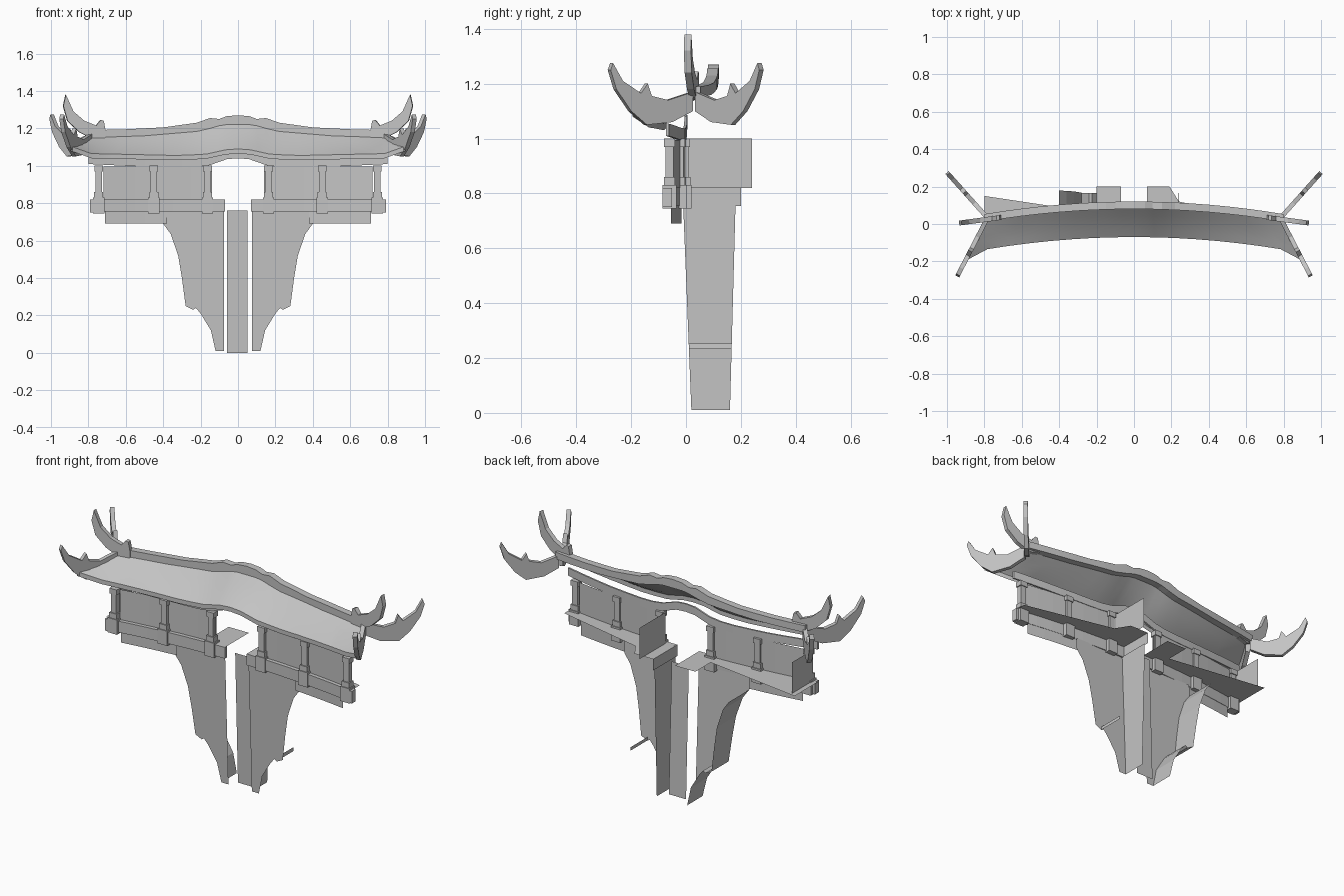
import bpy
from mathutils import Vector

cube = bpy.data.objects.get("Cube")
if cube:
    bpy.data.objects.remove(cube)

stone = bpy.data.materials.new("plain_grey")
stone.use_nodes = True
GREY = (0.55, 0.55, 0.55, 1)
stone.diffuse_color = GREY
stone.node_tree.nodes["Principled BSDF"].inputs["Base Color"].default_value = GREY


def make(name, verts, faces, smooth=False):
    mesh = bpy.data.meshes.new(name)
    mesh.from_pydata(verts, [], faces)
    mesh.materials.append(stone)
    mesh.update()
    obj = bpy.data.objects.new(name, mesh)
    bpy.context.collection.objects.link(obj)
    if smooth:
        bpy.ops.object.select_all(action='DESELECT')
        obj.select_set(True)
        bpy.context.view_layer.objects.active = obj
        bpy.ops.object.shade_smooth_by_angle(angle=0.5)
    return obj


def sheet(name, points):
    return make(name, points, [tuple(range(len(points)))])


def grid(name, us, rows, closed=False, smooth=False):
    """Surface through rows of points; closed makes a capped tube."""
    n, m = len(us), len(rows)
    verts = [row(u) for row in rows for u in us]
    faces = []
    for r in range(m if closed else m - 1):
        a, b = r * n, (r + 1) % m * n
        faces += [(a + i, a + i + 1, b + i + 1, b + i) for i in range(n - 1)]
    if closed:
        faces += [tuple(r * n for r in range(m)), tuple(r * n + n - 1 for r in reversed(range(m)))]
    return make(name, verts, faces, smooth)


def band(name, us, front, back, low, high):
    """Solid strip that follows the curved plan."""
    ends = [(front, low), (front, high), (back, high), (back, low)]
    rows = [lambda u, d=d, h=h: (u, arc(u) + d, h(u) if callable(h) else h) for d, h in ends]
    return grid(name, us, rows, closed=True)


def plate(name, profile, start, end, thick):
    """Upright plate: profile of (t, z) along the line start to end."""
    a, b = Vector(start), Vector(end)
    side = Vector((-(b - a).y, (b - a).x)).normalized() * thick / 2
    pts = [a.lerp(b, t) for t, z in profile]
    n = len(profile)
    verts = [(*(p + side * k), z) for k in (-1, 1) for p, (t, z) in zip(pts, profile)]
    faces = [tuple(range(n)), tuple(range(2 * n - 1, n - 1, -1))]
    faces += [(i, n + i, n + (i + 1) % n, (i + 1) % n) for i in range(n)]
    return make(name, verts, faces)


def box(name, x, y, z0, z1, w, d):
    us = [x - w / 2, x + w / 2]
    ends = [(-d / 2, z0), (-d / 2, z1), (d / 2, z1), (d / 2, z0)]
    return grid(name, us, [lambda u, e=e: (u, y + e[0], e[1]) for e in ends], closed=True)


def arc(x):
    return -0.105 * x * x


def table(points):
    def height(x):
        x = abs(x)
        for (a, za), (b, zb) in zip(points, points[1:]):
            if x <= b:
                return za + (zb - za) * (x - a) / (b - a)
        return points[-1][1]
    return height


def mirrored(half):
    return [-x for x in reversed(half)] + half[(half[0] == 0):]


# Roof: ridge, front slope with a lip, and a separate beam below
ridge_low = table([(0, 1.22), (0.08, 1.22), (0.2, 1.185), (0.5, 1.16), (0.8, 1.15)])
ridge_high = table([(0, 1.27), (0.06, 1.265), (0.1, 1.25), (0.15, 1.255), (0.22, 1.23),
                    (0.4, 1.205), (0.6, 1.195), (0.8, 1.19)])
eave = table([(0, 1.09), (0.06, 1.085), (0.16, 1.06), (0.3, 1.055), (0.7, 1.065), (0.8, 1.105)])
beam_low = table([(0, 1.04), (0.06, 1.035), (0.16, 1.0), (0.25, 0.99), (0.5, 0.995), (0.82, 1.01)])
bays = mirrored([0, 0.06, 0.1, 0.15, 0.22, 0.3, 0.4, 0.5, 0.6, 0.7, 0.8])


def slope_row(t, drop=0):
    def point(u):
        x = u * (1 + 0.12 * t)
        flare = max(0, abs(u) - 0.7) * t * t
        z = ridge_low(u) + (eave(u) - ridge_low(u)) * t - 0.025 * t * (1 - t) - drop
        return (x, 0.08 - 0.15 * t + arc(x) - 0.4 * flare, z)
    return point


grid("roof_slope", bays, [slope_row(i / 4) for i in range(5)] + [slope_row(1, 0.025)], smooth=True)
band("roof_ridge", bays, 0.08, 0.12, ridge_low, ridge_high)
band("eave_beam", bays, -0.005, 0.005, beam_low, lambda u: beam_low(u) + 0.045)

# Upturned horns on the ridge ends and on the four corners
hip = [(0, 1.17), (0.3, 1.14), (0.5, 1.155), (0.55, 1.2), (0.63, 1.165), (0.85, 1.21), (0.97, 1.275),
       (1, 1.25), (0.93, 1.18), (0.75, 1.1), (0.56, 1.05), (0.25, 1.06), (0, 1.1)]
horn = [(0, 1.19), (0.04, 1.24), (0.11, 1.245), (0.22, 1.215), (0.5, 1.24), (0.76, 1.29), (0.94, 1.38),
        (1, 1.32), (0.9, 1.24), (0.62, 1.18), (0.28, 1.14), (0, 1.15)]
for s, side in ((1, "left"), (-1, "right")):
    plate(side + "_front_horn", hip, (s * 0.79, 0.02), (s * 0.945, -0.28), 0.024)
    plate(side + "_back_horn", hip, (s * 0.79, 0.04), (s * 1.0, 0.275), 0.024)
    plate(side + "_ridge_horn", horn, (s * 0.71, 0.035), (s * 0.935, 0.005), 0.026)

# Gallery: curved wall, floor band, bracket and posts on each side
for s, side in ((1, "left"), (-1, "right")):
    span = [s * x for x in (0.14, 0.25, 0.35, 0.45, 0.55, 0.65, 0.72)]
    floor = [s * x for x in (0.07, 0.2, 0.35, 0.45, 0.55, 0.65, 0.78)]
    grid(side + "_gallery_wall", span,
         [lambda u, z=z: (u, arc(u) + 0.002, z) for z in (0.82, 0.995)])
    band(side + "_floor_band", floor, -0.02, 0.0, 0.755, 0.82)
    grid(side + "_bracket", [s * x for x in (0.38, 0.5, 0.6, 0.71)],
         [lambda u, z=z: (u, arc(u) - 0.002, z) for z in (0.69, 0.76)])
    for x in (0.163, 0.45, 0.745):
        y = arc(x) - 0.002
        for part, z0, z1, w in (("base", 0.745, 0.83, 0.06), ("foot", 0.83, 0.86, 0.048),
                                ("shaft", 0.86, 0.97, 0.034), ("head", 0.97, 1.0, 0.046)):
            box(side + "_post_" + part, s * x, y, z0, z1, w, w * 0.85)
    box(side + "_end_block", s * 0.78, arc(0.78) - 0.005, 0.75, 0.82, 0.02, 0.035)

# Floors reaching back, with differing open backs
sheet("left_floor", [(0.07, 0, 0.82), (0.78, -0.06, 0.82), (0.78, 0, 0.82), (0.24, 0.12, 0.82),
                     (0.19, 0.2, 0.82), (0.07, 0.2, 0.82)])
sheet("right_floor", [(-0.07, 0, 0.82), (-0.07, 0.2, 0.82), (-0.2, 0.2, 0.82), (-0.2, 0.06, 0.82),
                      (-0.8, 0.15, 0.82), (-0.8, -0.06, 0.82)])


def cross_wall(name, x, y0, y1, z0, z1):
    sheet(name, [(x, y0, z0), (x, y1, z0), (x, y1, z1), (x, y0, z1)])


cross_wall("left_gallery_cross_wall", 0.13, 0, 0.24, 0.82, 1.0)
cross_wall("left_floor_side", 0.07, 0, 0.2, 0.755, 0.82)
cross_wall("right_gallery_end_wall", -0.77, -0.06, 0.13, 0.82, 1.0)


# Legs: shaped front panels with some side walls
def front(z):
    return 0.02 - 0.04 * z


def back(z):
    return 0.16 + 0.027 * z


outline = [(0.12, 0.01), (0.145, 0.12), (0.2, 0.21), (0.225, 0.24), (0.24, 0.23), (0.28, 0.25),
           (0.3, 0.4), (0.32, 0.52), (0.36, 0.635), (0.4, 0.69)]
panel = [(0.075, 0.01)] + outline + [(0.4, 0.76), (0.075, 0.76)]
for s, side in ((1, "left"), (-1, "right")):
    sheet(side + "_leg_front", [(s * x, front(z), z) for x, z in panel])


def leg_wall(name, points):
    grid(name, points, [lambda p: (p[0], front(p[1]), p[1]), lambda p: (p[0], back(p[1]), p[1])])


leg_wall("left_leg_inner_wall", [(0.075, 0.01), (0.075, 0.76)])
leg_wall("left_leg_ledge", [(0.24, 0.232), (0.238, 0.253)])
leg_wall("right_leg_outer_wall", [(-x, z) for x, z in outline])

# Flat panel in the middle
sheet("middle_panel", [(-0.06, 0.085, 0), (0.05, 0.085, 0), (0.05, 0.06, 0.76), (-0.06, 0.06, 0.76)])
